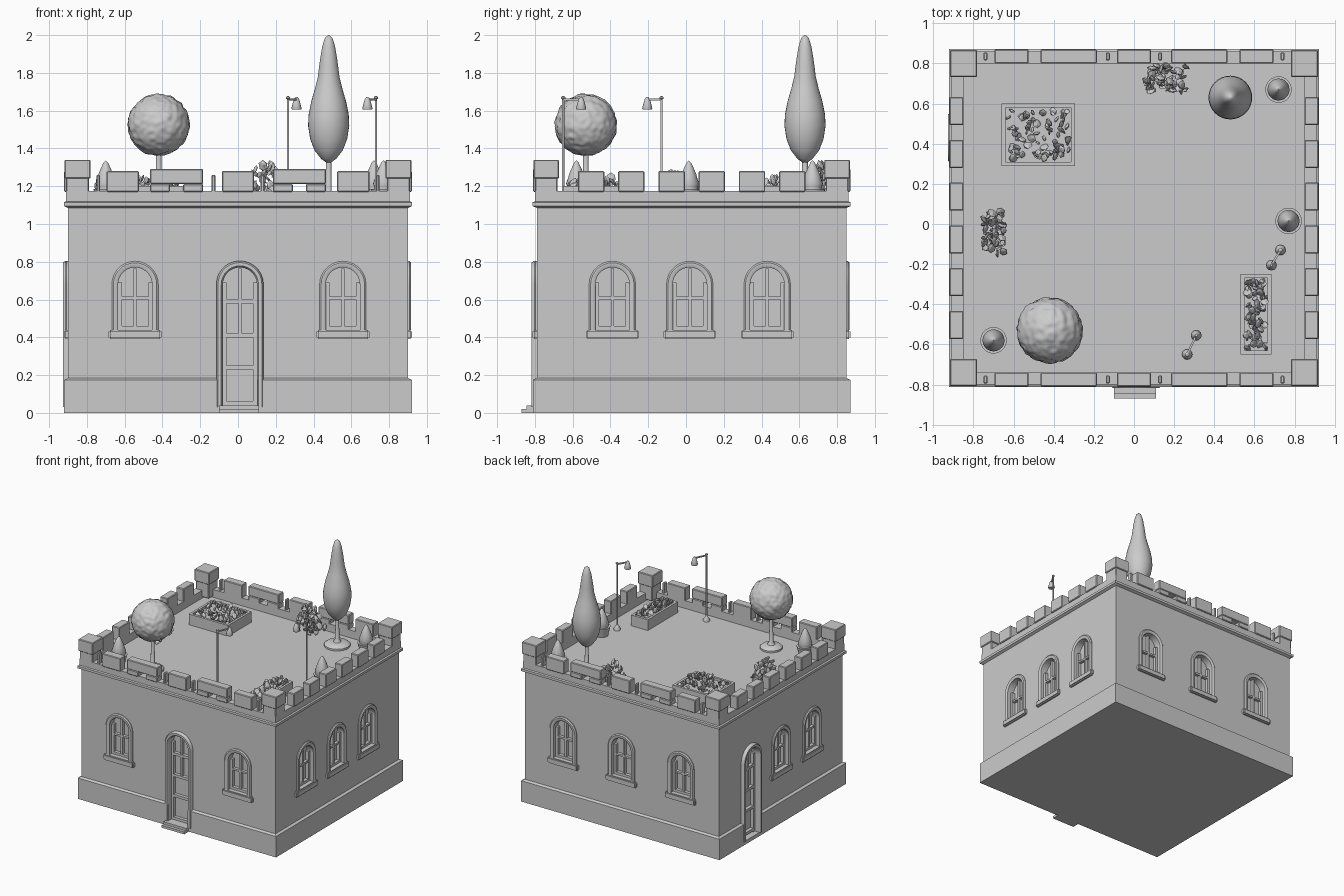
import bpy, bmesh, math, random
from mathutils import Matrix, Vector, noise

if "Cube" in bpy.data.objects:
    bpy.data.objects.remove(bpy.data.objects["Cube"])

random.seed(4)
CY = 0.03          # building centre in y
FLOOR = 1.11       # roof terrace level


def finish(bm, name, smooth=None):
    bmesh.ops.recalc_face_normals(bm, faces=bm.faces[:])
    me = bpy.data.meshes.new(name)
    bm.to_mesh(me)
    bm.free()
    ob = bpy.data.objects.new(name, me)
    bpy.context.collection.objects.link(ob)
    if smooth:
        bpy.ops.object.select_all(action='DESELECT')
        ob.select_set(True)
        bpy.context.view_layer.objects.active = ob
        bpy.ops.object.shade_smooth_by_angle(angle=math.radians(smooth))
    return ob


def add_box(bm, x0, x1, y0, y1, z0, z1, m=Matrix()):
    t = Matrix.Translation(((x0 + x1) / 2, (y0 + y1) / 2, (z0 + z1) / 2))
    bmesh.ops.create_cube(bm, size=1, matrix=m @ t @ Matrix.Diagonal((x1 - x0, y1 - y0, z1 - z0, 1)))


def add_lathe(bm, profile, x, y, n=24):
    rings = []
    for r, z in profile:
        rings.append([bm.verts.new((x + r * math.cos(2 * math.pi * i / n),
                                    y + r * math.sin(2 * math.pi * i / n), z)) for i in range(n)])
    for a, b in zip(rings, rings[1:]):
        for i in range(n):
            bm.faces.new((a[i], a[(i + 1) % n], b[(i + 1) % n], b[i]))
    bm.faces.new(rings[0][::-1])
    bm.faces.new(rings[-1])


def arch(w, z0, top, n=14):
    r = w / 2
    pts = [(-r, z0)] + [(-r * math.cos(math.pi * i / n), top - r + r * math.sin(math.pi * i / n))
                        for i in range(n + 1)]
    return pts + [(r, z0)]


# Building shell: stacked rectangular rings for plinth, wall, cornice, parapet and terrace
bm = bmesh.new()
rings = []
for h, z in [(.92, 0), (.92, .175), (.90, .185), (.90, 1.085), (.922, 1.095), (.922, 1.115),
             (.91, 1.12), (.91, 1.175), (.85, 1.175), (.85, FLOOR)]:
    k = h - .08
    rings.append([bm.verts.new((sx * h, CY + sy * k, z)) for sx, sy in ((-1, -1), (1, -1), (1, 1), (-1, 1))])
for a, b in zip(rings, rings[1:]):
    for i in range(4):
        bm.faces.new((a[i], a[(i + 1) % 4], b[(i + 1) % 4], b[i]))
bm.faces.new(rings[0][::-1])
bm.faces.new(rings[-1])
body = finish(bm, "building_shell")

# Wall frames: local x runs along the wall, local -y points outwards
front, right, back, left = [Matrix.Translation(p) @ Matrix.Rotation(math.radians(a), 4, 'Z')
                            for p, a in (((0, -.79, 0), 0), ((.90, 0, 0), 90),
                                         ((0, .85, 0), 180), ((-.90, 0, 0), -90))]
windows = ([(front, u) for u in (-.545, .555)] + [(right, u) for u in (-.39, .02, .43)] +
           [(back, u) for u in (-.54, 0, .55)] + [(left, u) for u in (-.03, .38)])
doors = [(front, .01), (left, -.43)]
cut = bmesh.new()


def opening(wall, u, name, w, z0, top, frame, out):
    m = wall @ Matrix.Translation((u, 0, 0))
    # recess cutter
    pts = arch(w, z0, top)
    a, b = [[cut.verts.new(m @ Vector((x, y, z))) for x, z in pts] for y in (-.1, .05)]
    cut.faces.new(a)
    cut.faces.new(b[::-1])
    for i in range(len(pts)):
        j = (i + 1) % len(pts)
        cut.faces.new((a[i], b[i], b[j], a[j]))
    # rounded moulding swept round the arch
    bm = bmesh.new()
    section = [(0, .03), (0, -out * .6), (.25, -out), (.75, -out), (1, -out * .5), (1, .03)]
    outer = arch(w + 2 * frame, z0, top + frame)
    loops = [[bm.verts.new(m @ Vector((p[0] + (q[0] - p[0]) * t, y, p[1] + (q[1] - p[1]) * t)))
              for t, y in section] for p, q in zip(pts, outer)]
    for p, q in zip(loops, loops[1:]):
        for i in range(6):
            j = (i + 1) % 6
            bm.faces.new((p[i], p[j], q[j], q[i]))
    bm.faces.new(loops[0])
    bm.faces.new(loops[-1][::-1])
    finish(bm, name + "_surround", 40)
    return m


for i, (wall, u) in enumerate(windows):
    m = opening(wall, u, f"window_{i}", .18, .44, .77, .033, .015)
    bm = bmesh.new()
    add_box(bm, -.14, .14, -.022, .03, .39, .44, m)          # sill
    bmesh.ops.bevel(bm, geom=bm.edges[:], offset=.008, segments=2, affect='EDGES')
    add_box(bm, -.008, .008, .025, .055, .44, .765, m)       # glazing bars
    add_box(bm, -.09, .09, .025, .055, .60, .615, m)
    for s in (-1, 1):
        add_box(bm, s * .08 - .01, s * .08 + .01, .022, .055, .44, .69, m)
    add_box(bm, -.09, .09, .022, .055, .44, .46, m)
    finish(bm, f"window_{i}_sill_and_bars")

for i, (wall, u) in enumerate(doors):
    m = opening(wall, u, f"door_{i}", .18, .03, .77, .035, .027)
    bm = bmesh.new()
    add_box(bm, -.008, .008, .025, .055, .42, .765, m)
    for z in (.04, .23, .40, .58):                           # door rails
        add_box(bm, -.09, .09, .022, .055, z, z + .022, m)
    for s in (-1, 1):
        add_box(bm, s * .08 - .01, s * .08 + .01, .022, .055, .03, .69, m)
    finish(bm, f"door_{i}_panels")

bmesh.ops.recalc_face_normals(cut, faces=cut.faces[:])
cutter = finish(cut, "recess_cutter")
cutter.hide_render = True
mod = body.modifiers.new("recesses", 'BOOLEAN')
mod.operation, mod.object, mod.solver = 'DIFFERENCE', cutter, 'EXACT'
bpy.context.view_layer.objects.active = body
bpy.ops.object.modifier_apply(modifier=mod.name)
bpy.data.objects.remove(cutter)

# Front step
bm = bmesh.new()
add_box(bm, -.10, .11, -.87, -.76, 0, .02)
add_box(bm, -.10, .11, -.845, -.76, .02, .04)
finish(bm, "front_step")

# Battlements: front and back rows, side rows, corner blocks
bm = bmesh.new()
for y0, y1 in ((-.81, -.74), (.80, .87)):
    for c, w in ((-.61, .17), (0, .17), (.61, .17)):
        add_box(bm, c - w / 2, c + w / 2, y0, y1, 1.17, 1.28)
    for c in (-.325, .325):                                   # wide merlons with a loophole
        add_box(bm, c - .14, c + .14, y0, y1, 1.212, 1.292)
        for s in (-1, 1):
            add_box(bm, c + s * .0875 - .0525, c + s * .0875 + .0525, y0, y1, 1.17, 1.212)
    for c in (-.74, -.13, .13, .74):                          # slim posts between merlons
        add_box(bm, c - .01, c + .01, y0 + .015, y1 - .015, 1.17, 1.26)
for x0, x1 in ((-.92, -.85), (.85, .92)):
    for k in range(6):
        c = CY + (k - 2.5) * .213
        add_box(bm, x0, x1, c - .07, c + .07, 1.17, 1.28)
for sx in (-1, 1):
    for sy in (-1, 1):
        x, y = sx * .85, CY + sy * .77
        add_box(bm, x - .06, x + .06, y - .06, y + .06, 1.12, 1.25)
        add_box(bm, x - .068, x + .068, y - .068, y + .068, 1.24, 1.34)
bmesh.ops.bevel(bm, geom=bm.edges[:], offset=.005, segments=1, affect='EDGES')
finish(bm, "battlements")


def foliage(name, x0, x1, y0, y1, z0, z1, count, size):
    bm = bmesh.new()
    for _ in range(count):
        p = Vector((random.uniform(x0, x1), random.uniform(y0, y1), 0))
        fall = 1 - .5 * (abs(2 * p.x - x0 - x1) / (x1 - x0) + abs(2 * p.y - y0 - y1) / (y1 - y0)) * .7
        p.z = z0 + (z1 - z0) * fall * random.random()
        rot = Matrix.Rotation(random.uniform(0, 6.3), 4, 'Z') @ Matrix.Rotation(random.uniform(-.9, .9), 4, 'X')
        bmesh.ops.create_icosphere(bm, subdivisions=1, radius=size * random.uniform(.6, 1.1),
                                   matrix=Matrix.Translation(p) @ rot @ Matrix.Diagonal((.9, .35, 1.1, 1)))
    finish(bm, name)


# Rectangular planters with flowers
for name, x0, x1, y0, y1 in (("large_planter", -.66, -.295, .29, .60), ("long_planter", .53, .685, -.65, -.25)):
    bm = bmesh.new()
    t = .02
    add_box(bm, x0, x1, y0, y0 + t, FLOOR - .01, 1.20)
    add_box(bm, x0, x1, y1 - t, y1, FLOOR - .01, 1.20)
    add_box(bm, x0, x0 + t, y0 + t, y1 - t, FLOOR - .01, 1.20)
    add_box(bm, x1 - t, x1, y0 + t, y1 - t, FLOOR - .01, 1.20)
    add_box(bm, x0 + t, x1 - t, y0 + t, y1 - t, FLOOR - .01, 1.18)
    finish(bm, name)
    e = .03
    foliage(name + "_flowers", x0 + e, x1 - e, y0 + e, y1 - e, 1.18, 1.26, 75, .026)

# Loose bushes by the parapet
foliage("back_bush", .06, .26, .66, .79, FLOOR, 1.38, 65, .028)
foliage("left_bush", -.75, -.65, -.15, .06, FLOOR, 1.33, 65, .028)

# Potted cone shrubs
for i, (x, y) in enumerate(((-.70, -.58), (.77, .015), (.72, .67))):
    bm = bmesh.new()
    add_lathe(bm, [(.045, FLOOR - .01), (.062, 1.17), (.066, 1.185), (.05, 1.185), (.05, 1.20), (.055, 1.215),
                   (.042, 1.25), (.04, 1.262), (.026, 1.295), (.012, 1.325), (.002, 1.335)], x, y, 20)
    finish(bm, f"cone_shrub_{i}", 45)

# Cypress and ball tree: low dish and trunk, then crown
for name, x, y, r in (("cypress", .48, .63, .10), ("ball_tree", -.42, -.53, .085)):
    bm = bmesh.new()
    add_lathe(bm, [(r, FLOOR - .01), (r, 1.125), (r * .8, 1.14), (.03, 1.145), (.016, 1.17), (.014, 1.40)], x, y)
    finish(bm, name + "_trunk", 40)
bm = bmesh.new()
add_lathe(bm, [(.012, 1.325), (.04, 1.345), (.075, 1.39), (.098, 1.45), (.109, 1.52), (.106, 1.58), (.092, 1.65),
               (.073, 1.715), (.057, 1.78), (.051, 1.83), (.044, 1.88), (.034, 1.94), (.02, 1.985), (.003, 2.0)],
          .48, .63, 32)
finish(bm, "cypress_crown", 60)
bm = bmesh.new()
bmesh.ops.create_icosphere(bm, subdivisions=5, radius=.163)
for v in bm.verts:
    v.co *= 1 + .05 * noise.noise(v.co * 38)
bmesh.ops.translate(bm, verts=bm.verts[:], vec=(-.42, -.53, 1.525))
finish(bm, "ball_tree_crown", 60)

# Lamp posts with a hooked arm and bell shade
for i, (x, y, hx, hy) in enumerate(((.265, -.65, .31, -.555), (.73, -.13, .685, -.205))):
    bm = bmesh.new()
    add_lathe(bm, [(.026, FLOOR - .01), (.026, 1.125), (.012, 1.145), (.006, 1.16), (.006, 1.66),
                   (.011, 1.664), (.011, 1.672), (.003, 1.678)], x, y, 12)
    d = Vector((hx - x, hy - y, 0))
    m = Matrix.Translation((x, y, 1.66)) @ Matrix.Rotation(math.atan2(d.y, d.x), 4, 'Z')
    add_box(bm, 0, d.length, -.005, .005, -.005, .005, m)
    add_lathe(bm, [(.024, 1.605), (.027, 1.612), (.02, 1.64), (.014, 1.66), (.006, 1.672)], hx, hy, 12)
    finish(bm, f"lamp_post_{i}", 40)
